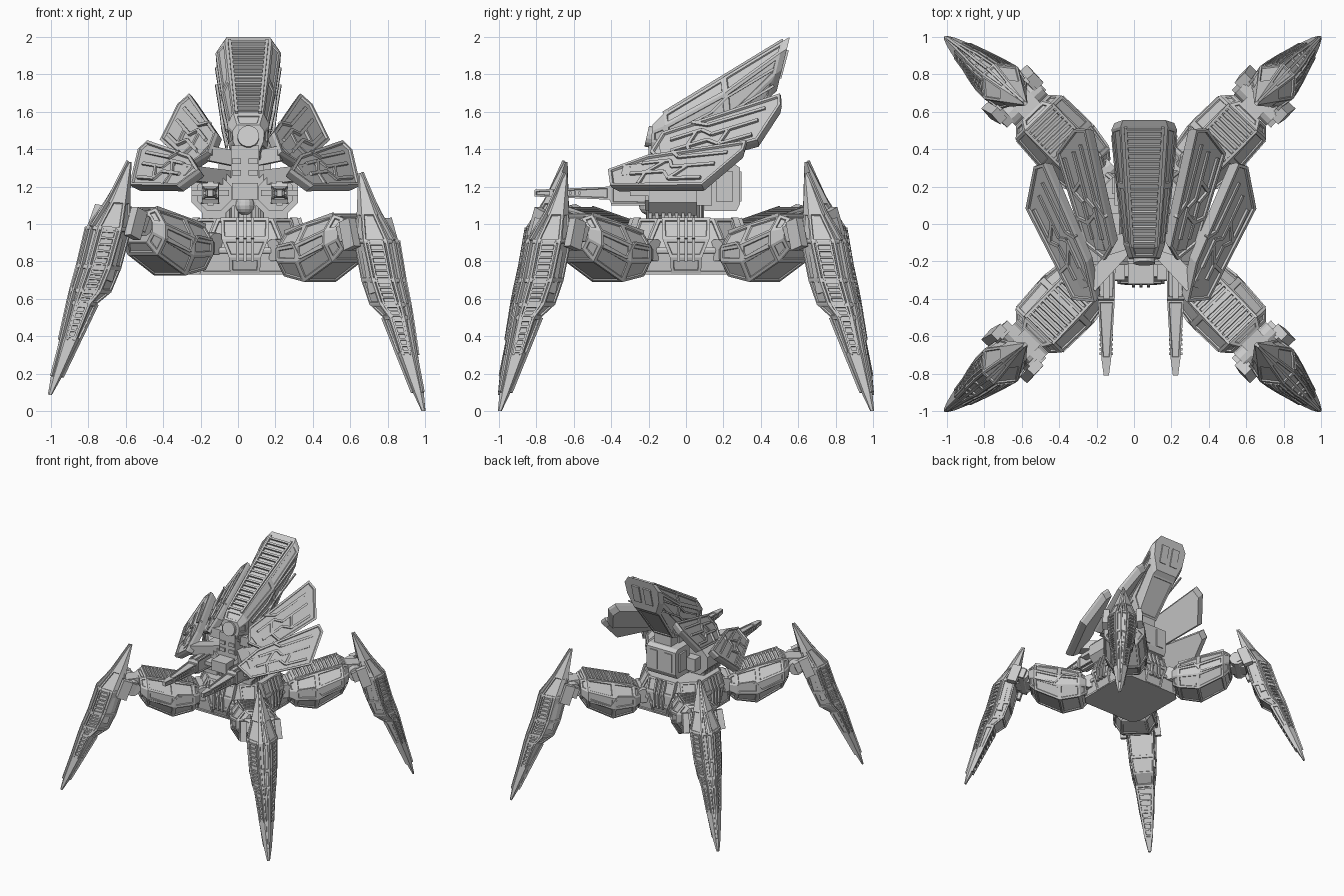
import bpy, bmesh
from math import radians, cos, sin, pi
from mathutils import Vector as V, Matrix as M

if "Cube" in bpy.data.objects:
    bpy.data.objects.remove(bpy.data.objects["Cube"])
CX = 0.037  # body axis sits slightly right of the bounding-box centre
ORIGIN = M.Translation((CX, 0, 0))

# ---------- helpers ----------
def to_mesh(bm, name):
    me = bpy.data.meshes.new(name)
    bm.to_mesh(me)
    bm.free()
    return me

def place(me, name, matrix=ORIGIN, mirror=False):
    ob = bpy.data.objects.new(name, me)
    bpy.context.collection.objects.link(ob)
    ob.matrix_world = matrix
    if mirror:
        ob.modifiers.new("mirror", 'MIRROR').use_mirror_merge = False

def loft(bm, rings, panel=0.0):
    rows = [[bm.verts.new(p) for p in r] for r in rings]
    n = len(rows[0])
    sides = [bm.faces.new((a[i], a[(i + 1) % n], b[(i + 1) % n], b[i]))
             for a, b in zip(rows, rows[1:]) for i in range(n)]
    caps = [bm.faces.new(rows[0][::-1]), bm.faces.new(rows[-1])]
    bmesh.ops.recalc_face_normals(bm, faces=sides + caps)
    if panel:  # recessed armour panels
        big = [f for f in sides if min(e.calc_length() for e in f.edges) > panel * 3.5]
        bmesh.ops.inset_individual(bm, faces=big, thickness=panel, use_even_offset=True)
        bmesh.ops.inset_individual(bm, faces=big, thickness=0.004, depth=-0.008)
    return caps

def beam(bm, pts, w, h, up=(0, 0, 1)):
    pts, up = [V(p) for p in pts], V(up)
    for a, b in zip(pts, pts[1:]):
        x = (b - a).normalized()
        y = up.cross(x).normalized()
        rot = M((x, y, x.cross(y))).transposed().to_4x4()
        bmesh.ops.create_cube(bm, size=1, matrix=M.Translation((a + b) / 2) @ rot
                              @ M.Diagonal(((b - a).length, w, h, 1)))

def box(bm, lo, hi):
    lo, hi = V(lo), V(hi)
    bmesh.ops.create_cube(bm, size=1, matrix=M.Translation((lo + hi) / 2) @ M.Diagonal((*(hi - lo), 1)))

def cyl(bm, a, b, r, n=12):
    a, b = V(a), V(b)
    rot = V((0, 0, 1)).rotation_difference(b - a).to_matrix().to_4x4() @ M.Rotation(pi / n, 4, 'Z')
    bmesh.ops.create_cone(bm, cap_ends=True, segments=n, radius1=r, radius2=r, depth=(b - a).length,
                          matrix=M.Translation((a + b) / 2) @ rot)

def ladder(bm, p0, p1, q0, q1, n, w, h):
    up = (p1 - p0).cross(q0 - p0)
    beam(bm, (p0, p1), w, h, up)
    beam(bm, (q0, q1), w, h, up)
    for t in ((i + 0.5) / n for i in range(n)):
        beam(bm, (p0.lerp(p1, t), q0.lerp(q1, t)), w, h * 0.8, up)

def mirrored(half, flip):  # closes a half outline into a symmetrical ring
    return [V(p) for p in half] + [V([a * b for a, b in zip(p, flip)]) for p in half[::-1]]

# ---------- shin: tall blade with a spike above the knee (local x = outward) ----------
def shin_ring(z, ro, ri, t):
    return mirrored([(ro, .35 * t, z), (ri + (ro - ri) * .5, t, z), (ri, .85 * t, z)], (1, -1, 1))

shin = [shin_ring(*s) for s in [
    (0, 1.39, 1.375, .012), (.1, 1.37, 1.325, .032), (.3, 1.315, 1.23, .060),
    (.50, 1.265, 1.14, .082), (.57, 1.245, 1.05, .10), (.70, 1.20, 1.0, .115),
    (.91, 1.145, .95, .125), (1.06, 1.03, .93, .075), (1.272, .90, .885, .01)]]
bm = bmesh.new()
loft(bm, shin, panel=.011)
for i, n in ((2, 6), (3, 3), (4, 5), (5, 6)):  # slats on the outer flanks
    for a, b in ((0, 1), (5, 4)):
        e = [shin[i][a].lerp(shin[i][b], k) for k in (.2, .8)]
        f = [shin[i + 1][a].lerp(shin[i + 1][b], k) for k in (.2, .8)]
        ladder(bm, e[0], f[0], e[1], f[1], n, .011, .016)
ladder(bm, shin[1][2], shin[3][2], shin[1][3], shin[3][3], 9, .014, .016)
beam(bm, [(r[0] + r[5]) / 2 for r in shin[1:]], .014, .024, (1, 0, .3))
for s in (1, -1):  # knee pods and side rails
    beam(bm, ((.93, s * .135, 1.02), (.98, s * .145, .87)), .05, .08, (1, 0, 0))
    beam(bm, ((.90, s * .12, 1.00), (.93, s * .12, .92)), .05, .10, (1, 0, 0))
    beam(bm, ((1.04, s * .095, .86), (1.09, s * .09, .63)), .03, .05, (1, 0, 0))
shin_mesh = to_mesh(bm, "shin")

# ---------- thigh: faceted armour block with ribbed top ----------
def thigh_ring(x, lo, hi, t):
    h = hi - lo
    return mirrored([(x, .6 * t, hi), (x, t, hi - .35 * h), (x, t, lo + .35 * h), (x, .65 * t, lo)], (1, -1, 1))

thigh = [thigh_ring(*s) for s in [(.36, .76, .92, .12), (.41, .72, .955, .16), (.58, .69, 1.0, .18),
                                  (.79, .80, 1.05, .17), (.84, .87, 1.03, .12)]]
bm = bmesh.new()
loft(bm, thigh, panel=.016)
ladder(bm, thigh[1][0], thigh[3][0], thigh[1][7], thigh[3][7], 13, .014, .022)
for s in (1, -1):  # side trim line
    beam(bm, [(.42, s * .16, .88), (.55, s * .178, .90), (.61, s * .178, .82), (.78, s * .17, .88)], .012, .014)
beam(bm, ((.80, 0, .97), (.97, 0, .96)), .12, .12)  # knee link
cyl(bm, (.90, -.12, .96), (.90, .12, .96), .06)
beam(bm, ((.2, 0, .86), (.40, 0, .86)), .15, .12)  # hip link
cyl(bm, (.33, -.11, .86), (.33, .11, .86), .06)
thigh_mesh = to_mesh(bm, "thigh")

# ---------- four legs; the left pair leans a little wider and higher ----------
for side, sx in (("right", 1), ("left", -1)):
    for end, sy in (("front", -1), ("back", 1)):
        turn = radians(46.2) if sx > 0 else pi - radians(46.2)
        base = ORIGIN @ M.Rotation(sy * turn, 4, 'Z')
        lift = lean = M.Identity(4)
        if sx < 0:
            lift = M.Translation((0, 0, .035))
            spike = V((-.58, sy * .65, 1.272))
            lean = (M.Translation(spike + V((0, 0, .06))) @ M.Rotation(radians(4), 4, 'Y')
                    @ M.Translation(-spike))
        place(thigh_mesh, f"{end}_{side}_thigh", lift @ base)
        place(shin_mesh, f"{end}_{side}_shin", lean @ base)

# ---------- body: cut-corner hull with four tapered side plates ----------
def octagon(z, s, c):
    q = [(s, -c), (s, c), (c, s), (-c, s), (-s, c), (-s, -c), (-c, -s), (c, -s)]
    return [V((x, y, z)) for x, y in q]

bm = bmesh.new()
loft(bm, [octagon(.73, .295, .24), octagon(.86, .305, .22), octagon(1.03, .25, .15)], panel=.016)
place(to_mesh(bm, "hull"), "hull")
bm = bmesh.new()
loft(bm, [[(.24, -w, z), (d, -w, z), (d, w, z), (.24, w, z)]
          for z, d, w in ((.735, .30, .08), (.82, .325, .085), (.92, .32, .125), (1.035, .28, .13))], panel=.016)
for y in (-.04, 0, .04):
    beam(bm, [(.325, y, .80), (.32, y, .92), (.285, y, 1.03)], .016, .03, (1, 0, 0))
plate = to_mesh(bm, "hull_plate")
for k, name in enumerate(("right", "back", "left", "front")):
    place(plate, f"{name}_hull_plate", ORIGIN @ M.Rotation(k * pi / 2, 4, 'Z'))

# ---------- turret: ribbed collar, central block, ball, rear pack ----------
bm = bmesh.new()
cyl(bm, (0, -.06, 1.02), (0, -.06, 1.12), .14, 16)
for a in (k * pi / 10 for k in range(20)):
    p = V((.14 * cos(a), -.06 + .14 * sin(a), 1.03))
    beam(bm, (p, p + V((0, 0, .09))), .022, .03, (cos(a), sin(a), 0))
place(to_mesh(bm, "turret_collar"), "turret_collar")
bm = bmesh.new()
box(bm, (-.075, -.20, 1.10), (.075, .15, 1.42))
box(bm, (-.07, -.32, 1.13), (.07, -.15, 1.22))
for s in (1, -1):
    for z in (1.26, 1.32):
        box(bm, (s * .045 - .025, -.21, z), (s * .045 + .025, -.19, z + .03))
bmesh.ops.create_uvsphere(bm, u_segments=12, v_segments=8, radius=.052, matrix=M.Translation((0, -.2, 1.10)))
place(to_mesh(bm, "turret_block"), "turret_block")
bm = bmesh.new()
pack = ((.10, 1.07), (.27, 1.07), (.29, 1.11), (.29, 1.3), (.26, 1.32), (.10, 1.32))
loft(bm, [[(x, y, z) for y, z in pack] for x in (-.14, .14)])
for s in (1, -1):
    box(bm, (s * .145 - .01, .16, 1.12), (s * .145 + .01, .25, 1.28))
    box(bm, (s * .07 - .035, .28, 1.12), (s * .07 + .035, .298, 1.28))
place(to_mesh(bm, "rear_pack"), "rear_pack")

# ---------- guns and their eight-sided housings ----------
bm = bmesh.new()
cyl(bm, (.165, -.20, 1.165), (.165, .06, 1.165), .13, 8)
cyl(bm, (.165, -.22, 1.165), (.165, -.18, 1.165), .10, 8)
for k in range(7):
    box(bm, (.10, -.2 + k * .035, 1.03), (.23, -.182 + k * .035, 1.06))
box(bm, (.12, .05, 1.10), (.22, .14, 1.21))
place(to_mesh(bm, "gun_housings"), "gun_housings", mirror=True)
bm = bmesh.new()
gx, gz = .185, 1.165
loft(bm, [[(gx - w, y, gz - h), (gx + w, y, gz - h), (gx + w, y, gz + h), (gx - w, y, gz + h)]
          for y, w, h in ((-.81, .014, .018), (-.72, .026, .022), (-.41, .045, .035), (-.40, .045, .055),
                          (-.15, .05, .06))], panel=.009)
for y in (-.70 + k * .025 for k in range(12)):  # cooling studs along the barrel
    box(bm, (gx - .036, y, gz - .008), (gx + .036, y + .012, gz + .008))
box(bm, (gx - .10, -.30, gz - .016), (gx + .10, -.2, gz + .016))
box(bm, (gx - .016, -.40, gz - .065), (gx + .016, -.2, gz + .065))
place(to_mesh(bm, "guns"), "guns", mirror=True)

# ---------- wings: two recessed plates per side with stepped trim ----------
WINGS = {"lower_wings": [(.525, .32, 1.45), (.585, .30, 1.41), (.622, .08, 1.215), (.375, -.41, 1.215),
                         (.235, -.41, 1.28), (.285, -.2, 1.36)],
         "upper_wings": [(.30, .50, 1.70), (.37, .50, 1.65), (.455, .38, 1.45), (.30, -.10, 1.31),
                         (.19, -.19, 1.38), (.165, -.13, 1.50)]}
TRIM = [[(.06, .3), (.35, .3), (.45, .5), (.9, .5)], [(.06, .62), (.42, .62), (.55, .82), (.9, .82)],
        [(.25, .0), (.4, .22), (.92, .25)], [(.3, .3), (.22, .62), (.28, .95)], [(.62, .5), (.55, .82)]]
nrm = V((.66, -.35, .60)).normalized()
for name, pts in WINGS.items():
    pts = [V(p) for p in pts]
    c = sum(pts, V((0, 0, 0))) / 6
    A, A2, B, C1, C2, D = pts = [p - nrm * (p - c).dot(nrm) * .6 for p in pts]
    bm = bmesh.new()
    top = [loft(bm, [[c + (p - c) * .93 - nrm * .065 for p in pts], [p - nrm * .02 for p in pts], pts])[1]]
    bmesh.ops.inset_region(bm, faces=top, thickness=.016, use_even_offset=True)
    bmesh.ops.inset_region(bm, faces=top, thickness=.004, depth=-.012)
    for line in TRIM:
        beam(bm, [D.lerp(A, u).lerp(C1.lerp(B, u), v) - nrm * .008 for u, v in line], .018, .024, nrm)
    root = (C1 + C2 + D) / 3 - nrm * .035  # root arm to the turret
    beam(bm, ((.05, -.08, root.z - .03), root), .09, .08)
    beam(bm, (root, root.lerp(c - nrm * .035, .6)), .07, .06, nrm)
    place(to_mesh(bm, name), name, mirror=True)

# ---------- tall central fin ----------
def fin_ring(top, bot, w):
    t, b = V((0, *top)), V((0, *bot))
    return mirrored([t.lerp(b, k) + V((x * w, 0, 0)) for x, k in ((.72, 0), (1, .22), (.95, .6), (.65, 1))], (-1, 1, 1))

fin = [fin_ring(*s) for s in [
    ((-.18, 1.53), (-.19, 1.38), .085), ((-.12, 1.59), (-.08, 1.30), .11),
    ((.2, 1.785), (.24, 1.40), .145), ((.52, 1.98), (.45, 1.68), .175), ((.555, 2.0), (.485, 1.71), .16)]]
bm = bmesh.new()
loft(bm, fin, panel=.016)
L = [fin[1][0], fin[1][7], fin[3][0], fin[3][7]]
ladder(bm, L[0].lerp(L[1], .1), L[2].lerp(L[3], .1), L[0].lerp(L[1], .9), L[2].lerp(L[3], .9), 16, .016, .024)
for s in (1, -1):  # side trim and end vents
    for z in (0, .09):
        beam(bm, [(s * .115, -.05, 1.50 - z), (s * .137, .14, 1.60 - z), (s * .146, .22, 1.68 - z),
                  (s * .170, .47, 1.83 - z)], .014, .014)
    beam(bm, ((s * .055, .54, 1.93), (s * .055, .50, 1.78)), .07, .02, (0, 1, -.25))
cyl(bm, (0, -.21, 1.47), (0, -.12, 1.45), .058, 16)  # round nose cap
box(bm, (-.08, -.1, 1.28), (.08, .24, 1.42))
place(to_mesh(bm, "central_fin"), "central_fin", M.Translation((.055, 0, 0)))
